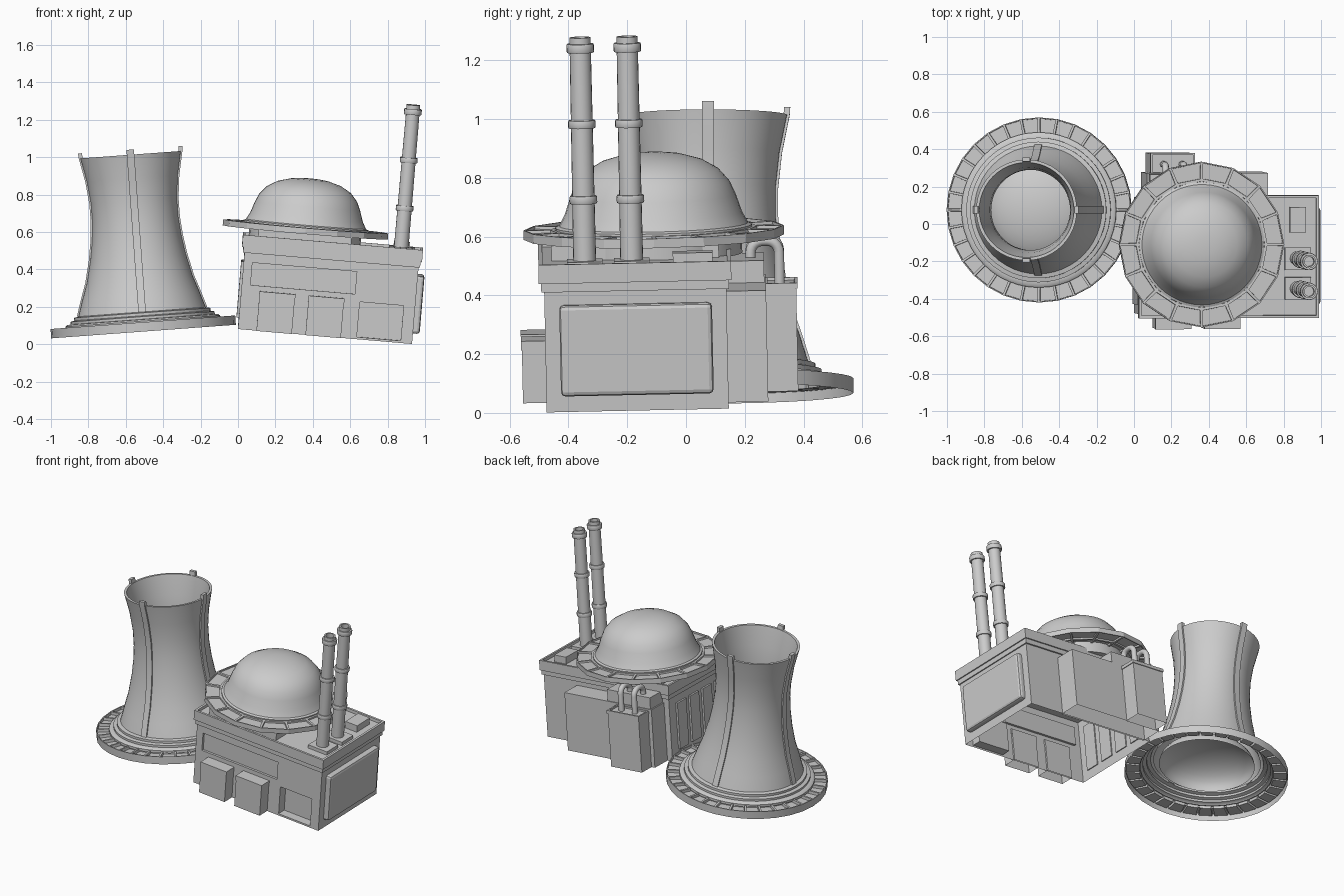
import bpy, bmesh
from math import radians, cos, sin, pi, tau
from mathutils import Matrix, Vector

if "Cube" in bpy.data.objects:
    bpy.data.objects.remove(bpy.data.objects["Cube"])

# Each half of the model leans slightly its own way
TOWER = Matrix.Translation((-0.505, 0.075, 0.068)) @ Matrix.Rotation(radians(-4.2), 4, 'Y')
PLANT = (Matrix.Translation((0.465, -0.165, 0.048)) @ Matrix.Rotation(radians(1.2), 4, 'X')
         @ Matrix.Rotation(radians(4.9), 4, 'Y'))


def finish(name, bm, frame, smooth=None):
    mesh = bpy.data.meshes.new(name)
    bm.to_mesh(mesh)
    bm.free()
    obj = bpy.data.objects.new(name, mesh)
    bpy.context.collection.objects.link(obj)
    obj.matrix_world = frame
    if smooth:
        bpy.ops.object.select_all(action='DESELECT')
        obj.select_set(True)
        bpy.context.view_layer.objects.active = obj
        bpy.ops.object.shade_smooth_by_angle(angle=radians(smooth))
    return obj


def open_bottom(bm):
    low = [f for f in bm.faces if f.normal.z < -0.9 and f.calc_center_median().z < 0.005]
    bmesh.ops.delete(bm, geom=low, context='FACES')


def box(name, lo, hi, frame=PLANT, rim=None, bevel=0, hollow=False):
    bm = bmesh.new()
    bmesh.ops.create_cube(bm, size=1)
    lo, hi = Vector(lo), Vector(hi)
    for v in bm.verts:
        v.co = Vector([(lo[i] + hi[i]) / 2 + v.co[i] * (hi[i] - lo[i]) for i in range(3)])
    bm.normal_update()
    if rim:  # sunken top inside a raised rim
        top = max(bm.faces, key=lambda f: f.calc_center_median().z)
        bmesh.ops.inset_region(bm, faces=[top], thickness=rim[0])
        bmesh.ops.inset_region(bm, faces=[top], thickness=0.001, depth=-rim[1])
    if bevel:
        bmesh.ops.bevel(bm, geom=bm.edges[:], offset=bevel, segments=2, profile=0.5, affect='EDGES')
    if hollow:
        open_bottom(bm)
    return finish(name, bm, frame)


def lathe(name, profile, frame, sides=48, at=(0, 0), smooth=35, closed=False, panels=None):
    """Turn (radius, height) points about a vertical axis; panels = (inset, depth) on the flat faces."""
    bm = bmesh.new()
    pts = list(profile) + ([profile[0]] if closed else [])
    rings = [bm.verts.new((r, 0, z)) for r, z in pts]
    edges = [bm.edges.new(p) for p in zip(rings, rings[1:])]
    bmesh.ops.spin(bm, geom=rings + edges, cent=(0, 0, 0), axis=(0, 0, 1), angle=tau, steps=sides)
    bmesh.ops.remove_doubles(bm, verts=bm.verts, dist=1e-4)
    bmesh.ops.recalc_face_normals(bm, faces=bm.faces)
    if panels:
        flat = [f for f in bm.faces if abs(f.normal.z) > 0.95 and f.calc_area() > 0.003]
        bmesh.ops.inset_individual(bm, faces=flat, thickness=panels[0])
        bmesh.ops.inset_individual(bm, faces=flat, thickness=0.001, depth=-panels[1])
    bmesh.ops.translate(bm, verts=bm.verts, vec=(*at, 0))
    return finish(name, bm, frame, smooth)


def cut(obj, cutters):
    for c in cutters:
        c.hide_render = True
        m = obj.modifiers.new("recess", 'BOOLEAN')
        m.operation, m.solver, m.object = 'DIFFERENCE', 'EXACT', c
        bpy.context.view_layer.objects.active = obj
        bpy.ops.object.modifier_apply(modifier=m.name)
        bpy.data.objects.remove(c)


# ---- Cooling tower: open underneath, so the base is a skirt with a panelled top ----
lathe("tower_base_ring", [(0.495, 0), (0.495, 0.05), (0.40, 0.05)],
      TOWER, 32, smooth=20, panels=(0.009, 0.018))
curve = [(0.342, 0.105), (0.315, 0.19), (0.284, 0.28), (0.256, 0.40), (0.240, 0.50),
         (0.231, 0.60), (0.231, 0.70), (0.244, 0.82), (0.270, 0.948)]
steps = [(0.415, 0.04), (0.415, 0.056), (0.405, 0.064), (0.387, 0.066), (0.387, 0.08),
         (0.365, 0.085), (0.365, 0.1)]
inner = [(r - 0.016, z) for r, z in reversed(curve)]
lathe("tower_shell", steps + curve + inner, TOWER, 48)
lathe("tower_inner_dome", [(0.29 * cos(i * pi / 16), 0.08 + 0.14 * sin(i * pi / 16)) for i in range(9)],
      TOWER, 40)

# Four ribs following the shell, each ending in a small post above the rim
for k in range(4):
    bm = bmesh.new()
    path = curve + [(0.272, 0.975)]
    rows = [[bm.verts.new((r + d, w, z)) for d, w in ((-0.013, -0.02), (0.008, -0.02), (0.008, 0.02), (-0.013, 0.02))]
            for r, z in path]
    for a, b in zip(rows, rows[1:]):
        for i in range(4):
            bm.faces.new((a[i], a[(i + 1) % 4], b[(i + 1) % 4], b[i]))
    bm.faces.new(rows[0])
    bm.faces.new(rows[-1])
    bmesh.ops.recalc_face_normals(bm, faces=bm.faces)
    finish(f"tower_rib_{k + 1}", bm, TOWER @ Matrix.Rotation(k * pi / 2, 4, 'Z'), 30)

# ---- Reactor building, also open underneath ----
body = box("building_body", (-0.467, -0.31, 0), (0.467, 0.31, 0.44))
cut(body, [box("cut_window", (-0.42, -0.4, 0.24), (0.14, -0.295, 0.36)),
           box("cut_bay", (0.17, -0.4, 0.012), (0.405, -0.25, 0.20))])
bm = bmesh.new()
bm.from_mesh(body.data)
bm.normal_update()
open_bottom(bm)
bm.to_mesh(body.data)
bm.free()
box("cornice_lower", (-0.475, -0.32, 0.41), (0.475, 0.32, 0.445))
box("cornice_parapet", (-0.483, -0.328, 0.44), (0.483, 0.328, 0.505), rim=(0.02, 0.02))
box("side_panel_right", (0.44, -0.26, 0.055), (0.503, 0.26, 0.365), bevel=0.015)
for i in range(4):
    y = -0.26 + i * 0.135
    box(f"side_slat_left_{i + 1}", (-0.48, y, 0.06), (-0.46, y + 0.095, 0.36))

# Front utility boxes with lids
for i, x in enumerate((-0.368, -0.105)):
    box(f"front_box_{i + 1}", (x, -0.39, 0.0), (x + 0.19, -0.30, 0.185), hollow=True)
    box(f"front_box_lid_{i + 1}", (x - 0.002, -0.393, 0.18), (x + 0.192, -0.30, 0.212))

# Rear annexes
box("rear_annex", (-0.43, 0.30, 0), (0.22, 0.445, 0.38), hollow=True)
box("rear_annex_upper", (-0.42, 0.30, 0.37), (-0.10, 0.44, 0.455))
box("rear_pipe_block", (-0.405, 0.44, 0), (-0.175, 0.548, 0.355), hollow=True)
box("rear_pipe_block_lid", (-0.41, 0.44, 0.35), (-0.17, 0.553, 0.37), rim=(0.015, 0.01))

# Bent pipes linking the pipe block to the annex
for i, x in enumerate((-0.34, -0.24)):
    crv = bpy.data.curves.new(f"rear_pipe_{i + 1}", 'CURVE')
    crv.dimensions, crv.bevel_depth, crv.bevel_resolution = '3D', 0.018, 3
    path = [(0.492, 0.35), (0.492, 0.47)]
    path += [(0.452 + 0.04 * cos(a * pi / 10), 0.47 + 0.04 * sin(a * pi / 10)) for a in range(1, 6)]
    path += [(0.435 + 0.04 * cos(a * pi / 10), 0.47 + 0.04 * sin(a * pi / 10)) for a in range(5, 11)]
    path += [(0.395, 0.42)]
    sp = crv.splines.new('POLY')
    sp.points.add(len(path) - 1)
    for p, (y, z) in zip(sp.points, path):
        p.co = (x, y, z, 1)
    obj = bpy.data.objects.new(crv.name, crv)
    bpy.context.collection.objects.link(obj)
    obj.matrix_world = PLANT

# Dome on its faceted, panelled skirt
C = (-0.152, 0.067)
box("dome_support", (C[0] - 0.25, C[1] - 0.35, 0.48), (C[0] + 0.25, C[1] + 0.22, 0.545))
lathe("dome_drum", [(0, 0.48), (0.30, 0.48), (0.30, 0.55), (0, 0.55)], PLANT, 32, C)
lathe("dome_skirt", [(0.28, 0.538), (0.345, 0.538), (0.443, 0.538), (0.443, 0.57), (0.345, 0.57), (0.28, 0.57)],
      PLANT, 16, C, closed=True, smooth=15, panels=(0.01, 0.01))
lathe("dome", [(0.335, 0.55), (0.335, 0.577), (0.322, 0.583), (0.302, 0.62), (0.282, 0.68), (0.262, 0.725),
               (0.225, 0.768), (0.17, 0.80), (0.10, 0.82), (0.05, 0.826), (0, 0.828)], PLANT, 48, C)

# Roof hatch and the two banded chimneys
box("roof_hatch", (0.325, 0.13, 0.48), (0.412, 0.265, 0.53))
for i, y in enumerate((-0.17, -0.01)):
    box(f"chimney_base_{i + 1}", (0.30, y - 0.06, 0.48), (0.44, y + 0.06, 0.508))
    lathe(f"chimney_{i + 1}", [(0, 0.49), (0.039, 0.49), (0.036, 1.27), (0.026, 1.27), (0.026, 1.22), (0, 1.22)],
          PLANT, 20, (0.366, y))
    for j, (z, h) in enumerate(((0.702, 0.027), (0.96, 0.027), (1.218, 0.03))):
        lathe(f"chimney_{i + 1}_band_{j + 1}",
              [(0.034, z), (0.045, z), (0.047, z + 0.005), (0.047, z + h - 0.005), (0.045, z + h), (0.034, z + h)],
              PLANT, 20, (0.366, y), closed=True)
